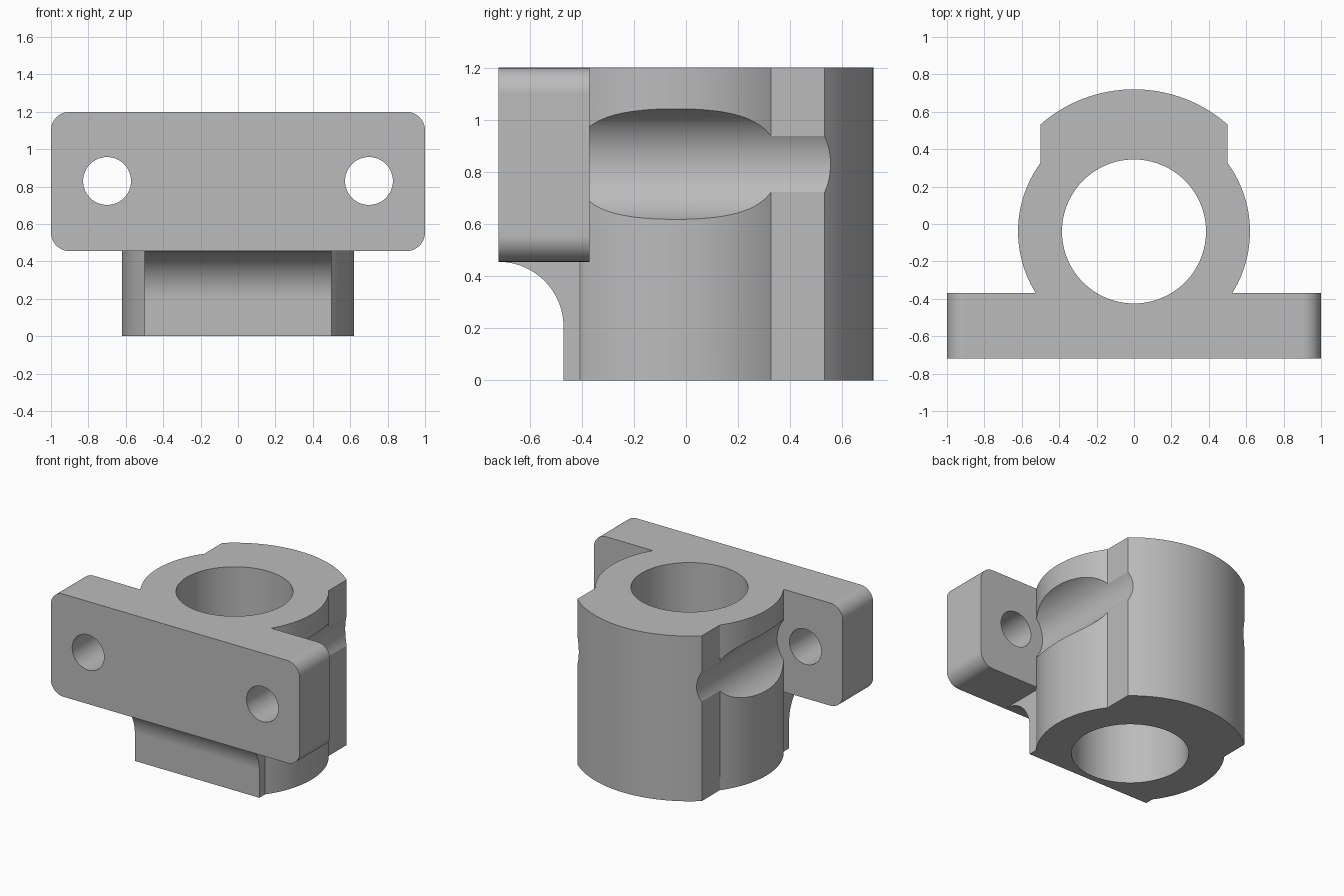
import bpy
import bmesh
from math import sin, cos, radians, asin, acos, degrees
from mathutils import Vector

default = bpy.data.objects.get("Cube")
if default:
    bpy.data.objects.remove(default, do_unlink=True)

grey = bpy.data.materials.new("plain grey")
grey.use_nodes = True
grey.diffuse_color = (0.5, 0.5, 0.5, 1)
grey.node_tree.nodes["Principled BSDF"].inputs["Base Color"].default_value = (0.5, 0.5, 0.5, 1)

HEIGHT = 1.2
AXIS_Y = -0.04      # bore axis
HOLE_Z = 0.83       # screw hole height
FRONT, PLATE_BACK, PLATE_BOTTOM = -0.72, -0.37, 0.455


def arc(cx, cy, r, start, end, steps):
    """Points on an arc, angles in degrees."""
    angles = [radians(start + (end - start) * i / steps) for i in range(steps + 1)]
    return [(cx + r * cos(a), cy + r * sin(a)) for a in angles]


def circle(cx, cy, r, steps=96):
    return arc(cx, cy, r, 0, 360, steps)[:-1]


def prism(name, points, axis, low, high):
    """Extrude a closed 2D outline along the x, y or z axis."""
    place = {"x": lambda p, d: (d, p[0], p[1]),
             "y": lambda p, d: (p[0], d, p[1]),
             "z": lambda p, d: (p[0], p[1], d)}[axis]
    span = Vector(place((0, 0), high - low))
    bm = bmesh.new()
    face = bm.faces.new([bm.verts.new(place(p, low)) for p in points])
    result = bmesh.ops.extrude_face_region(bm, geom=[face], use_keep_orig=True)
    moved = [g for g in result["geom"] if isinstance(g, bmesh.types.BMVert)]
    bmesh.ops.translate(bm, vec=span, verts=moved)
    bmesh.ops.recalc_face_normals(bm, faces=bm.faces)
    mesh = bpy.data.meshes.new(name)
    bm.to_mesh(mesh)
    bm.free()
    mesh.materials.append(grey)
    obj = bpy.data.objects.new(name, mesh)
    bpy.context.collection.objects.link(obj)
    return obj


def activate(obj):
    bpy.ops.object.select_all(action="DESELECT")
    obj.select_set(True)
    bpy.context.view_layer.objects.active = obj


def combine(target, tool, operation):
    """Apply a boolean and discard the tool."""
    activate(target)
    mod = target.modifiers.new("boolean", "BOOLEAN")
    mod.operation, mod.solver, mod.object = operation, "EXACT", tool
    bpy.ops.object.modifier_apply(modifier=mod.name)
    bpy.data.objects.remove(tool, do_unlink=True)


# Barrel: round sides, wider back lobe with flat flanks, flat front
side_r, lobe_r, flank_x = 0.62, 0.76, 0.5
front_a = -degrees(asin(0.41 / side_r))
side_a = degrees(acos(flank_x / side_r))
lobe_a = degrees(acos(flank_x / lobe_r))
right_side = arc(0, AXIS_Y, side_r, front_a, side_a, 32)
lobe = arc(0, AXIS_Y, lobe_r, lobe_a, 180 - lobe_a, 40)
left_side = [(-x, y) for x, y in reversed(right_side)]
body = prism("bearing_block", right_side + lobe + left_side, "z", 0, HEIGHT)

# Driver clearance grooves along both flanks
for side in (-1, 1):
    groove = prism("groove_cutter", circle(side * 0.7, HOLE_Z, 0.227), "y", -0.6, 1)
    combine(body, groove, "DIFFERENCE")

# Front web with a concave fillet up to the flange
web = arc(FRONT, PLATE_BOTTOM - 0.25, 0.25, 0, 90, 24)
web += [(FRONT + 0.1, 0.55), (-0.3, 0.55), (-0.3, 0), (-0.47, 0)]
combine(body, prism("web", web, "x", -flank_x, flank_x), "UNION")

# Mounting flange with rounded corners
r = 0.1
flange_outline = []
for cx, cz, start in ((1 - r, HEIGHT - r, 0), (r - 1, HEIGHT - r, 90),
                      (r - 1, PLATE_BOTTOM + r, 180), (1 - r, PLATE_BOTTOM + r, 270)):
    flange_outline += arc(cx, cz, r, start, start + 90, 12)
flange = prism("flange", flange_outline, "y", FRONT, PLATE_BACK)
for side in (-1, 1):
    hole = prism("hole_cutter", circle(side * 0.7, HOLE_Z, 0.128, 64), "y", -1, 0)
    combine(flange, hole, "DIFFERENCE")
combine(body, flange, "UNION")

# Through bore
combine(body, prism("bore_cutter", circle(0, AXIS_Y, 0.385), "z", -0.2, 1.5), "DIFFERENCE")

# Smooth curved walls, crisp edges
activate(body)
bpy.ops.object.shade_smooth_by_angle(angle=radians(25))
normals = body.modifiers.new("weighted normals", "WEIGHTED_NORMAL")
normals.keep_sharp = True
